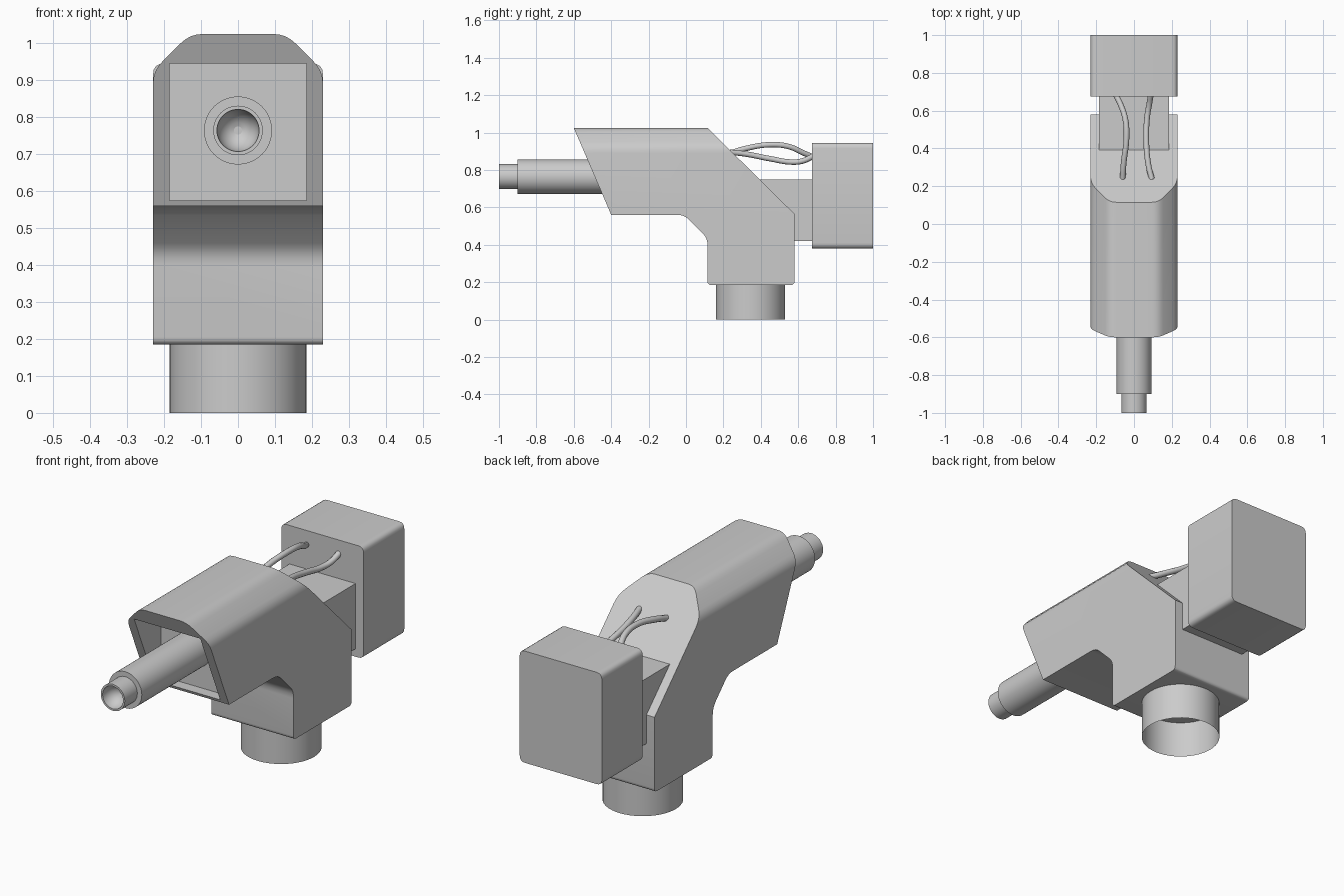
import bpy, math
from mathutils import Vector

if "Cube" in bpy.data.objects:
    bpy.data.objects.remove(bpy.data.objects["Cube"])


def make(name, verts, faces, smooth=True):
    me = bpy.data.meshes.new(name)
    me.from_pydata(verts, [], faces)
    ob = bpy.data.objects.new(name, me)
    bpy.context.collection.objects.link(ob)
    if smooth:
        shade(ob)
    return ob


def activate(ob):
    bpy.ops.object.select_all(action='DESELECT')
    ob.select_set(True)
    bpy.context.view_layer.objects.active = ob


def shade(ob):
    activate(ob)
    bpy.ops.object.shade_smooth_by_angle(angle=math.radians(30))


def rounded(points, steps=4):
    """Polygon of (u, v, cut): corners with a cut become smooth arcs."""
    out = []
    for i, (u, v, cut) in enumerate(points):
        p = Vector((u, v))
        if not cut:
            out.append(p)
            continue
        a = p + (Vector(points[i - 1][:2]) - p).normalized() * cut
        b = p + (Vector(points[(i + 1) % len(points)][:2]) - p).normalized() * cut
        for k in range(steps + 1):
            t = k / steps
            out.append(a * (1 - t) ** 2 + p * 2 * t * (1 - t) + b * t * t)
    return out


def prism(name, poly, axis, lo, hi, smooth=True):
    """Extrude a polygon along x (poly is y,z) or y (poly is x,z)."""
    n = len(poly)
    place = (lambda p, d: (d, p[0], p[1])) if axis == 'x' else (lambda p, d: (p[0], d, p[1]))
    # counter-clockwise polygons face +x, but -y
    if axis == 'y':
        lo, hi = hi, lo
    verts = [place(p, lo) for p in poly] + [place(p, hi) for p in poly]
    faces = [list(range(n))[::-1], list(range(n, 2 * n))]
    faces += [[i, (i + 1) % n, n + (i + 1) % n, n + i] for i in range(n)]
    return make(name, verts, faces, smooth)


def rect(hw, z0, z1, cut=0):
    return rounded([(-hw, z0, cut), (hw, z0, cut), (hw, z1, cut), (-hw, z1, cut)])


def boolean(ob, cutter, op):
    cutter.hide_render = True
    m = ob.modifiers.new(op, 'BOOLEAN')
    m.operation, m.object, m.solver = op, cutter, 'EXACT'
    activate(ob)
    bpy.ops.object.modifier_apply(modifier=m.name)
    bpy.data.objects.remove(cutter)


# Elbow-shaped body: side profile trimmed by a front outline with chamfered top
body = prism('body', rounded([
    (-0.60, 1.025, 0), (-0.40, 0.56, 0), (-0.01, 0.56, 0.035), (0.115, 0.435, 0.035),
    (0.115, 0.185, 0.02), (0.58, 0.185, 0.02), (0.58, 0.565, 0), (0.115, 1.025, 0)]),
    'x', -0.23, 0.23, False)
outline = prism('outline_cutter', rounded([
    (-0.23, 0, 0), (0.23, 0, 0), (0.23, 0.925, 0.035), (0.13, 1.025, 0.035),
    (-0.13, 1.025, 0.035), (-0.23, 0.925, 0.035)]), 'y', -1, 1, False)
boolean(body, outline, 'INTERSECT')
# Recess in the slanted front
boolean(body, prism('recess_cutter', rect(0.185, 0.575, 0.945), 'y', -0.9, -0.35, False), 'DIFFERENCE')
shade(body)

# Stepped barrel with a bowl-shaped bore, turned around the y axis
profile = [(0.092, -0.33), (0.092, -0.90), (0.067, -0.90), (0.067, -1.0), (0.057, -1.0)]
profile += [(0.057 * math.cos(a), -1.0 + 0.07 * math.sin(a))
            for a in (math.radians(90 * k / 8) for k in range(1, 8))]
N = 48
verts = [(r * math.cos(2 * math.pi * j / N), y, 0.764 + r * math.sin(2 * math.pi * j / N))
         for r, y in profile for j in range(N)]
faces = [[i * N + j, (i + 1) * N + j, (i + 1) * N + (j + 1) % N, i * N + (j + 1) % N]
         for i in range(len(profile) - 1) for j in range(N)]
faces.append([(len(profile) - 1) * N + j for j in range(N)])
make('barrel', verts, [f[::-1] for f in faces[:-1]] + [faces[-1][::-1]])

# Open, thin-walled round socket underneath
bpy.ops.mesh.primitive_cylinder_add(vertices=48, radius=0.185, depth=0.19,
                                    end_fill_type='NOTHING', location=(0, 0.345, 0.095))
bpy.context.object.name = 'bottom_socket'
shade(bpy.context.object)

# Rear box and the block joining it to the body
prism('rear_box', rect(0.23, 0.38, 0.945, 0.03), 'y', 0.675, 1.0)
prism('joining_block', rect(0.185, 0.42, 0.75), 'y', 0.38, 0.69)

# Two loose wires from the sloping back to the rear box
wires = {
    'left_wire': [(-0.06, 0.235, 0.89), (-0.055, 0.32, 0.915), (-0.04, 0.45, 0.935),
                  (-0.045, 0.55, 0.925), (-0.07, 0.63, 0.89), (-0.10, 0.69, 0.865)],
    'right_wire': [(0.095, 0.235, 0.895), (0.075, 0.32, 0.885), (0.065, 0.45, 0.86),
                   (0.07, 0.57, 0.842), (0.08, 0.63, 0.85), (0.09, 0.69, 0.88)],
}
for name, pts in wires.items():
    cu = bpy.data.curves.new(name, 'CURVE')
    cu.dimensions = '3D'
    cu.bevel_depth, cu.bevel_resolution, cu.use_fill_caps = 0.015, 3, True
    sp = cu.splines.new('BEZIER')
    sp.bezier_points.add(len(pts) - 1)
    for bp, co in zip(sp.bezier_points, pts):
        bp.co = co
        bp.handle_left_type = bp.handle_right_type = 'AUTO'
    sp.resolution_u = 6
    bpy.context.collection.objects.link(bpy.data.objects.new(name, cu))
